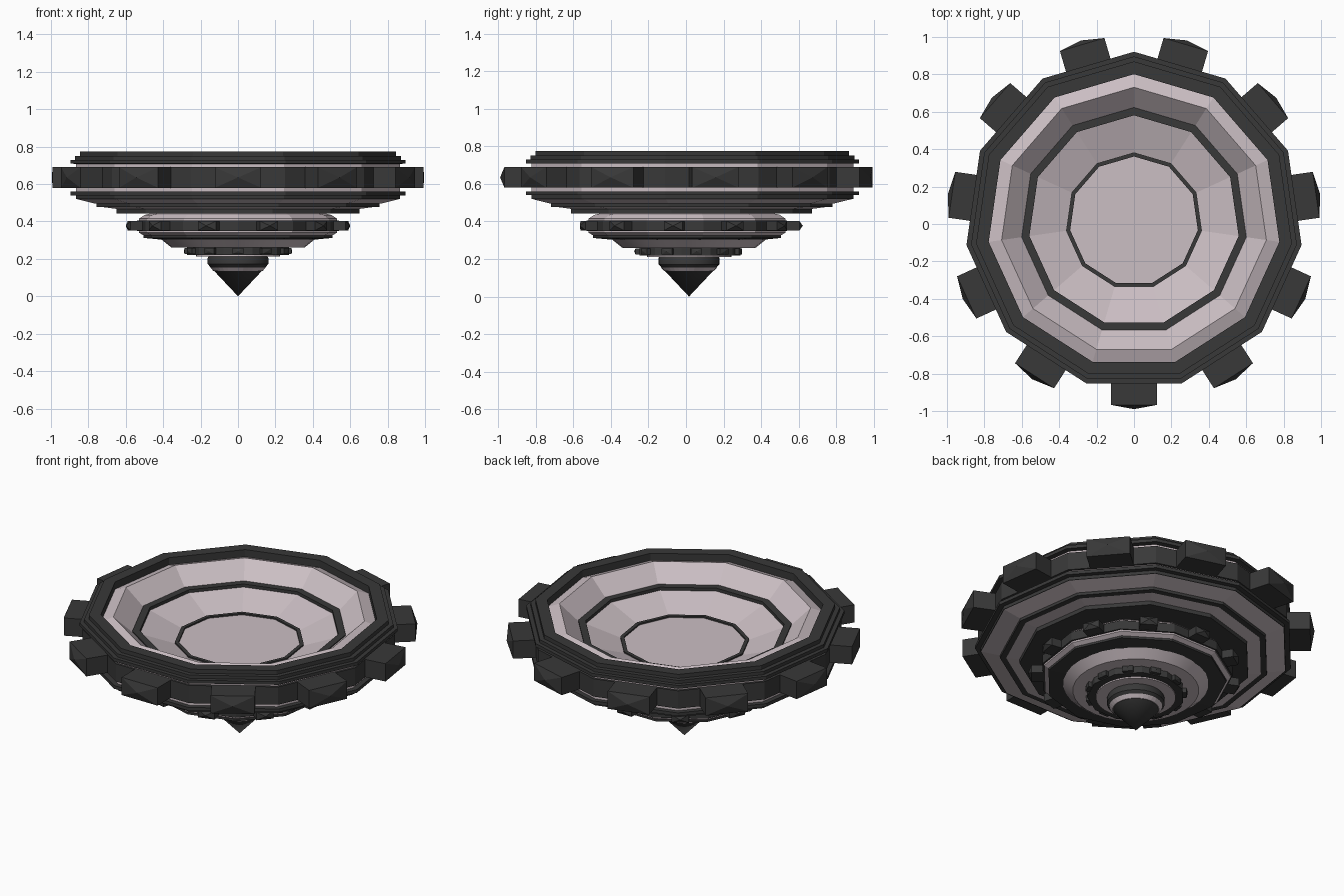
import bpy, bmesh
from math import pi, sin, cos

if "Cube" in bpy.data.objects:
    bpy.data.objects.remove(bpy.data.objects["Cube"])

N = 11            # sides of the faceted hull
CY = 0.016        # the odd polygon sits slightly off the bounding-box centre
STEP = 2 * pi / N


def material(name, rgb):
    m = bpy.data.materials.new(name)
    m.diffuse_color = (*rgb, 1)
    m.use_nodes = True
    m.node_tree.nodes["Principled BSDF"].inputs["Base Color"].default_value = m.diffuse_color
    return m


dark = material("dark_metal", (0.04, 0.04, 0.04))
pale = material("pale_pink", (0.60, 0.52, 0.55))


def finish(name, bm, mat):
    bmesh.ops.remove_doubles(bm, verts=bm.verts, dist=1e-5)
    bmesh.ops.recalc_face_normals(bm, faces=bm.faces)
    me = bpy.data.meshes.new(name)
    bm.to_mesh(me)
    bm.free()
    me.materials.append(mat)
    ob = bpy.data.objects.new(name, me)
    ob.location.y = CY
    bpy.context.collection.objects.link(ob)
    return ob


def lathe(name, profile, mat, sides=N, start=pi / 2, closed=True, smooth=False):
    """Revolve (radius, z) points; closed joins the last point to the first."""
    bm = bmesh.new()
    rings = []
    for r, z in profile:
        if r == 0:
            rings.append([bm.verts.new((0, 0, z))] * sides)
        else:
            rings.append([bm.verts.new((r * cos(start + 2 * pi * i / sides),
                                        r * sin(start + 2 * pi * i / sides), z))
                          for i in range(sides)])
    pairs = list(zip(rings, rings[1:]))
    if closed:
        pairs.append((rings[-1], rings[0]))
    for a, b in pairs:
        for i in range(sides):
            j = (i + 1) % sides
            vs = list(dict.fromkeys((a[i], a[j], b[j], b[i])))
            if len(vs) > 2:
                bm.faces.new(vs)
    ob = finish(name, bm, mat)
    if smooth:
        for p in ob.data.polygons:
            p.use_smooth = True
        bpy.context.view_layer.objects.active = ob
        ob.select_set(True)
        bpy.ops.object.shade_smooth_by_angle(angle=0.6)
        ob.select_set(False)
    return ob


def ring(name, r_in, r_out, z0, z1, mat, **kw):
    return lathe(name, [(r_in, z0), (r_out, z0), (r_out, z1), (r_in, z1)], mat, **kw)


def blocks(name, r_in, r_edge, r_tip, half_w, z0, z1, start):
    """Ring of radial blocks, each with a slightly pointed outer face."""
    bm = bmesh.new()
    for k in range(N):
        a = start + k * STEP

        def v(r, t, z):
            return bm.verts.new((r * cos(a) - t * sin(a), r * sin(a) + t * cos(a), z))
        corners = [(-half_w, z0), (half_w, z0), (half_w, z1), (-half_w, z1)]
        inner = [v(r_in, *c) for c in corners]
        outer = [v(r_edge, *c) for c in corners]
        tip = v(r_tip, 0, (z0 + z1) / 2)
        bm.faces.new(inner)
        for i in range(4):
            j = (i + 1) % 4
            bm.faces.new((inner[i], inner[j], outer[j], outer[i]))
            bm.faces.new((outer[i], outer[j], tip))
    return finish(name, bm, dark)


FLIP = -pi / 2    # half-step offset used by the lower tiers

# Stepped upper rim and lower rim, with pale strips either side of the band
lathe("upper_rim", [(0.785, 0.70), (0.905, 0.71), (0.905, 0.73), (0.88, 0.73),
                    (0.88, 0.75), (0.853, 0.75), (0.853, 0.775), (0.785, 0.775)], dark)
ring("rim_core", 0.80, 0.875, 0.55, 0.715, pale)
ring("outer_band", 0.85, 0.89, 0.58, 0.69, dark)
lathe("lower_rim", [(0.80, 0.56), (0.905, 0.56), (0.905, 0.54),
                    (0.875, 0.54), (0.875, 0.52), (0.80, 0.52)], dark)
blocks("rim_blocks", 0.84, 0.983, 1.006, 0.124, 0.58, 0.69, -pi / 2)

# Dish: raised lip, steep wall, shallow bowl and flat floor
lathe("dish", [(0.785, 0.73), (0.715, 0.757), (0.605, 0.655),
               (0.565, 0.645), (0.365, 0.575), (0, 0.575)], pale, closed=False)
ring("dish_trim", 0.565, 0.607, 0.635, 0.664, dark)
ring("floor_trim", 0.345, 0.367, 0.56, 0.584, dark)

# Stepped underside
lathe("underside_upper", [(0.875, 0.521), (0.77, 0.495), (0.60, 0.495)], pale, closed=False)
ring("underside_step_upper", 0.70, 0.765, 0.478, 0.51, dark)
lathe("underside_middle", [(0.73, 0.477), (0.64, 0.465)], pale, closed=False)
ring("underside_step_lower", 0.45, 0.655, 0.443, 0.48, dark)

# Middle tier with its small blocks
lathe("middle_collar", [(0.44, 0.45), (0.505, 0.435), (0.535, 0.415), (0.535, 0.34),
                        (0.50, 0.32), (0.40, 0.32)], pale, start=FLIP)
ring("middle_band", 0.50, 0.545, 0.35, 0.405, dark, start=FLIP)
blocks("middle_blocks", 0.50, 0.588, 0.606, 0.05, 0.352, 0.402, -pi / 2 + STEP / 2)
lathe("middle_flange", [(0.35, 0.33), (0.51, 0.325), (0.51, 0.312), (0.38, 0.30)],
      dark, start=FLIP)

# Lower cone and small toothed disc
lathe("lower_cone", [(0, 0.32), (0.42, 0.312), (0.355, 0.26), (0, 0.26)], pale,
      sides=32, closed=False, smooth=True)
ring("lower_disc", 0.14, 0.275, 0.22, 0.262, dark)
blocks("disc_teeth", 0.24, 0.285, 0.292, 0.03, 0.225, 0.257, -pi / 2)
ring("disc_underplate", 0.12, 0.225, 0.212, 0.225, pale, sides=32)

# Pointed tip with a thin pale stripe
lathe("tip_spike", [(0, 0.23), (0.15, 0.23), (0.162, 0.205), (0.162, 0.172), (0, 0)], dark,
      sides=32, closed=False, smooth=True)
lathe("tip_stripe", [(0.12, 0.155), (0.15, 0.155), (0.131, 0.135), (0.10, 0.135)], pale,
      sides=32)
